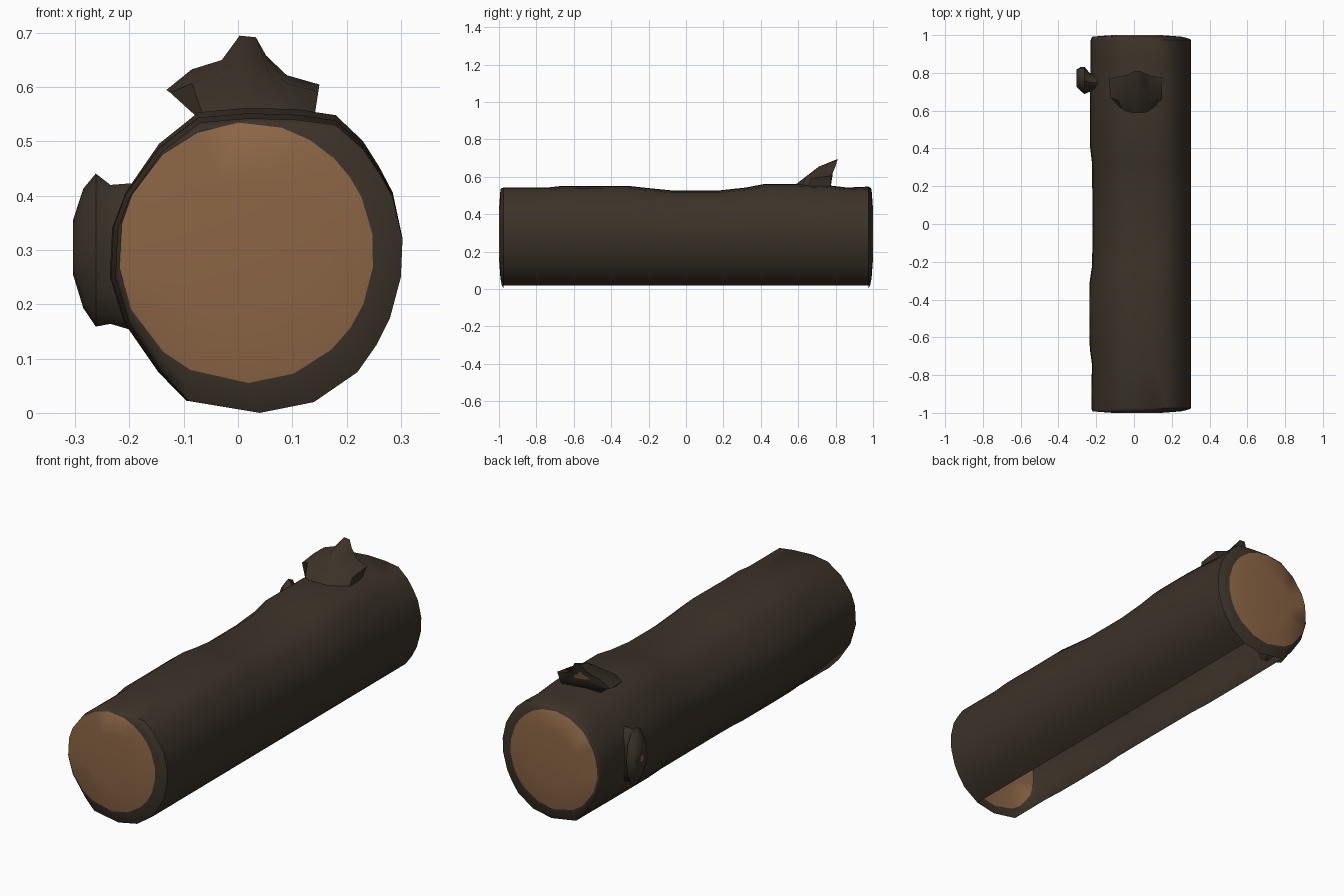
import bpy, bmesh, math


def material(name, rgb):
    m = bpy.data.materials.new(name)
    m.diffuse_color = (*rgb, 1)
    return m


bark = material("dark bark", (0.045, 0.033, 0.022))
wood = material("cut wood", (0.26, 0.132, 0.060))


def finish(name, bm, angle=40, recalc=True):
    if recalc:
        bmesh.ops.recalc_face_normals(bm, faces=bm.faces)
    me = bpy.data.meshes.new(name)
    bm.to_mesh(me)
    bm.free()
    ob = bpy.data.objects.new(name, me)
    bpy.context.collection.objects.link(ob)
    me.materials.append(bark)
    me.materials.append(wood)
    bpy.ops.object.select_all(action='DESELECT')
    ob.select_set(True)
    bpy.context.view_layer.objects.active = ob
    bpy.ops.object.shade_smooth_by_angle(angle=math.radians(angle))
    return ob


def ring(bm, pts):
    return [bm.verts.new(p) for p in pts]


def bridge(bm, a, b, mat=0, closed=True):
    n = len(a)
    for i in range(n if closed else n - 1):
        j = (i + 1) % n
        f = bm.faces.new((a[i], a[j], b[j], b[i]))
        f.material_index = mat


# Bark cross-section (x, z), open along the underside
profile = [(0.14, 0.02), (0.22, 0.075), (0.255, 0.125), (0.28, 0.175), (0.30, 0.25),
           (0.303, 0.32), (0.285, 0.40), (0.26, 0.445), (0.23, 0.49), (0.18, 0.535),
           (0.11, 0.545), (0.02, 0.548), (-0.07, 0.54), (-0.14, 0.485), (-0.20, 0.40),
           (-0.222, 0.34), (-0.226, 0.25), (-0.20, 0.165), (-0.14, 0.075), (-0.09, 0.022)]


def section(y, top, left):
    out = []
    for x, z in profile:
        z2 = z + top * max(0, (z - 0.28) / 0.265)
        x2 = x + left * max(0, (0.035 - x) / 0.26)
        out.append((x2, y, z2))
    return out


# y position, bump on top, bump on the left side
rows = [(-0.975, -0.005, 0.0), (-0.74, -0.005, 0.003), (-0.66, 0.004, -0.008),
        (-0.55, 0.002, -0.01), (-0.31, 0.004, -0.009), (-0.22, -0.006, 0.004),
        (-0.08, -0.02, 0.006), (0.18, -0.02, 0.005), (0.32, -0.005, 0.004),
        (0.42, 0.014, -0.008), (0.60, 0.014, -0.008), (0.75, 0.008, -0.006),
        (0.86, -0.005, -0.003), (0.975, 0.0, -0.003)]

bm = bmesh.new()
rings = [ring(bm, section(*r)) for r in rows]
for a, b in zip(rings, rings[1:]):
    bridge(bm, a, b, closed=False)

# Log ends: bark lip, then the pale cut face
for s, edge in ((-1, rings[0]), (1, rings[-1])):
    outer = edge + [bm.verts.new((0.04, s * 0.975, 0.0))]
    cut = []
    for v in outer:
        a = math.atan2(v.co.z - 0.28, v.co.x - 0.035)
        cut.append((0.015 + 0.235 * math.cos(a), 0.295 + 0.24 * math.sin(a)))
    lip = ring(bm, [(v.co.x * 0.6 + x * 0.4, s * 0.985, v.co.z * 0.6 + z * 0.4)
                    for v, (x, z) in zip(outer, cut)])
    cutring = ring(bm, [(x, s * 0.992, z) for x, z in cut])
    inner = ring(bm, [(0.015 + (x - 0.015) * 0.55, s * 1.0, 0.295 + (z - 0.295) * 0.55)
                      for x, z in cut])
    bridge(bm, outer, lip)
    bridge(bm, lip, cutring)
    bridge(bm, cutring, inner, 1)
    f = bm.faces.new(inner)
    f.material_index = 1
finish("hollow_log", bm)


def stub(name, loops):
    """Broken branch lofted through loops, with a small pale end."""
    bm = bmesh.new()
    rs = [ring(bm, l) for l in loops]
    for a, b in zip(rs, rs[1:]):
        bridge(bm, a, b)
    last = loops[-1]
    c = [sum(p[k] for p in last) / len(last) for k in range(3)]
    core = ring(bm, [[c[k] + (p[k] - c[k]) * 0.3 for k in range(3)] for p in last])
    bridge(bm, rs[-1], core)
    f = bm.faces.new(core)
    f.material_index = 1
    finish(name, bm, 50)


# Top branch: jagged end facing the back
end = [(0.13, 0.775, 0.555), (0.15, 0.775, 0.605), (0.09, 0.785, 0.622), (0.052, 0.80, 0.658),
       (0.033, 0.81, 0.692), (0.003, 0.81, 0.695), (-0.03, 0.79, 0.65), (-0.085, 0.78, 0.633),
       (-0.132, 0.77, 0.595), (-0.065, 0.77, 0.575)]
base = [(0.135, 0.74, 0.53), (0.14, 0.65, 0.54), (0.11, 0.61, 0.55), (0.07, 0.59, 0.558),
        (0.04, 0.585, 0.558), (0.01, 0.585, 0.558), (-0.03, 0.59, 0.555), (-0.065, 0.61, 0.55),
        (-0.07, 0.65, 0.54), (-0.065, 0.74, 0.53)]
mid = [(0.132, 0.76, 0.55), (0.148, 0.67, 0.592), (0.09, 0.65, 0.607), (0.055, 0.68, 0.63),
       (0.035, 0.71, 0.655), (0.0, 0.71, 0.655), (-0.03, 0.68, 0.63), (-0.085, 0.655, 0.607),
       (-0.125, 0.67, 0.59), (-0.065, 0.75, 0.56)]
stub("top_branch_stub", [base, mid, end])


# Side branch: tall flattened knot on the left
def oval(x, y, z, ry, rz, n=12):
    return [(x, y + ry * math.cos(2 * math.pi * i / n), z + rz * math.sin(2 * math.pi * i / n))
            for i in range(n)]


stub("side_branch_stub", [oval(-0.17, 0.745, 0.285, 0.05, 0.14), oval(-0.235, 0.75, 0.292, 0.05, 0.128),
                          oval(-0.262, 0.76, 0.30, 0.072, 0.141), oval(-0.285, 0.768, 0.303, 0.062, 0.11),
                          oval(-0.304, 0.772, 0.305, 0.045, 0.05)])
